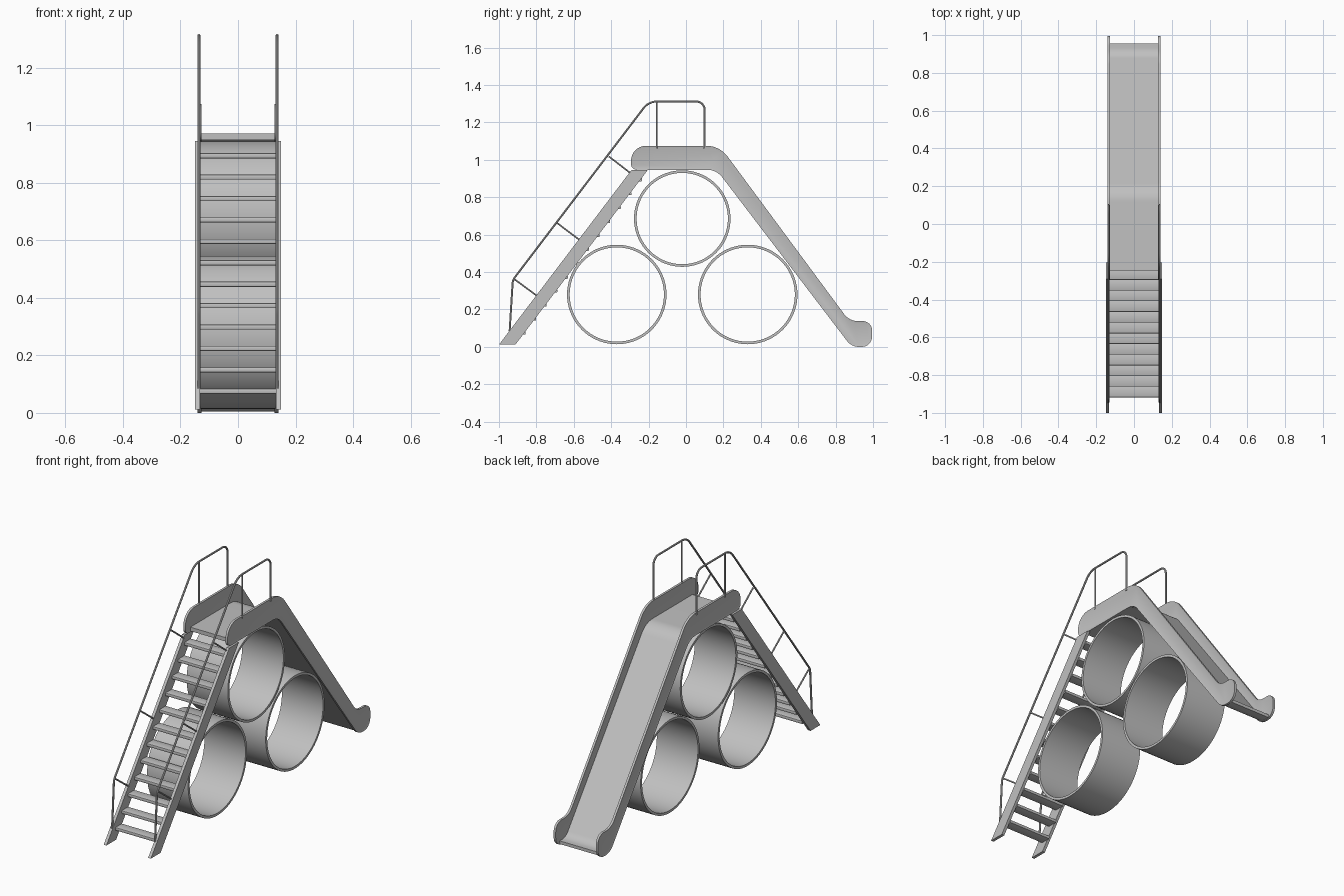
import bpy
import bmesh
import math
from mathutils import Vector

cube = bpy.data.objects.get("Cube")
if cube:
    bpy.data.objects.remove(cube)

grey = bpy.data.materials.new("light_grey")
grey.use_nodes = True
COLOUR = (0.53, 0.53, 0.53, 1)
grey.diffuse_color = COLOUR
grey.node_tree.nodes["Principled BSDF"].inputs["Base Color"].default_value = COLOUR


def finish(name, bm, mirror=False):
    """Turn a bmesh into a smooth-shaded grey object, optionally mirrored in x."""
    bmesh.ops.recalc_face_normals(bm, faces=bm.faces[:])
    mesh = bpy.data.meshes.new(name)
    bm.to_mesh(mesh)
    bm.free()
    mesh.materials.append(grey)
    obj = bpy.data.objects.new(name, mesh)
    bpy.context.collection.objects.link(obj)
    bpy.ops.object.select_all(action='DESELECT')
    obj.select_set(True)
    bpy.context.view_layer.objects.active = obj
    bpy.ops.object.shade_smooth_by_angle(angle=math.radians(35))
    if mirror:
        obj.modifiers.new("Mirror", 'MIRROR').use_mirror_merge = False
    return obj


def rounded(corners, closed=True, steps=8):
    """Replace each (y, z, radius) corner by a tangent arc."""
    out = []
    n = len(corners)
    for i, (y, z, r) in enumerate(corners):
        p = Vector((y, z))
        if r == 0 or (not closed and i in (0, n - 1)):
            out.append(p)
            continue
        a = (Vector(corners[i - 1][:2]) - p).normalized()
        b = (Vector(corners[(i + 1) % n][:2]) - p).normalized()
        half = a.angle(b) / 2
        centre = p + (a + b).normalized() * (r / math.sin(half))
        start = p + a * (r / math.tan(half)) - centre
        end = p + b * (r / math.tan(half)) - centre
        for k in range(steps + 1):
            d = start.lerp(end, k / steps)
            turn = start.angle_signed(end) * k / steps
            d = Vector((start.x * math.cos(turn) + start.y * math.sin(turn),
                        start.y * math.cos(turn) - start.x * math.sin(turn)))
            out.append(centre + d)
    return out


def prism(points, x0, x1):
    """Extrude a y-z outline along x; returns the bmesh and its two caps."""
    bm = bmesh.new()
    lo = [bm.verts.new((x0, p[0], p[1])) for p in points]
    hi = [bm.verts.new((x1, p[0], p[1])) for p in points]
    caps = [bm.faces.new(lo), bm.faces.new(hi[::-1])]
    for i in range(len(points)):
        bm.faces.new((lo[i - 1], lo[i], hi[i], hi[i - 1]))
    bmesh.ops.recalc_face_normals(bm, faces=bm.faces[:])
    return bm, caps


def tube(name, path, x, radius, sides=10):
    """Sweep a round bar along a y-z path, mirrored to both sides."""
    bm = bmesh.new()
    rings = []
    for i, p in enumerate(path):
        before = path[max(i - 1, 0)]
        after = path[min(i + 1, len(path) - 1)]
        t = (after - before).normalized()
        ring = []
        for k in range(sides):
            a = math.tau * k / sides
            ring.append(bm.verts.new((x + radius * math.cos(a),
                                      p.x - t.y * radius * math.sin(a),
                                      p.y + t.x * radius * math.sin(a))))
        rings.append(ring)
    for r0, r1 in zip(rings, rings[1:]):
        for k in range(sides):
            bm.faces.new((r0[k - 1], r0[k], r1[k], r1[k - 1]))
    bm.faces.new(rings[0])
    bm.faces.new(rings[-1])
    finish(name, bm, mirror=True)


# Slide side panels with a raised rim around a recessed face
panel = rounded([(-0.294, 0.947, 0.03), (-0.294, 1.075, 0.08), (0.18, 1.075, 0.14),
                 (0.873, 0.138, 0.09), (0.995, 0.138, 0.05), (0.995, 0, 0.055),
                 (0.885, 0, 0.08), (0.163, 0.947, 0.1)])
bm, caps = prism(panel, 0.127, 0.14)
bmesh.ops.inset_individual(bm, faces=caps, thickness=0.012, depth=-0.003,
                           use_even_offset=True)
finish("slide_side_panel", bm, mirror=True)

# Platform and chute floor in one curved strip
floor = rounded([(-0.245, 0.972, 0), (0.178, 0.972, 0.12), (0.9, 0.022, 0.07),
                 (0.955, 0.022, 0), (0.955, 0.004, 0), (0.888, 0.004, 0.08),
                 (0.166, 0.95, 0.1), (-0.245, 0.95, 0)])
finish("slide_floor", prism(floor, -0.131, 0.131)[0])

# Ladder stringers
stringer = [(-1, 0.012), (-0.912, 0.012), (-0.205, 0.945), (-0.292, 0.945)]
finish("ladder_stringer", prism(stringer, 0.132, 0.149)[0], mirror=True)

# Ladder treads
for i in range(12):
    y, z = -0.918 + 0.0566 * i, 0.075 + 0.0745 * i
    tread = rounded([(y, z - 0.009, 0.004), (y, z + 0.009, 0.004),
                     (y + 0.06, z + 0.009, 0.004), (y + 0.06, z - 0.009, 0.004)], steps=2)
    finish(f"ladder_tread_{i + 1}", prism(tread, -0.134, 0.134)[0])

# Crawl-through pipes
for name, y, z, radius in (("front_pipe", -0.37, 0.28, 0.266),
                           ("back_pipe", 0.33, 0.28, 0.266),
                           ("top_pipe", -0.02, 0.686, 0.258)):
    bm = bmesh.new()
    section = [bm.verts.new((x, y, z + r)) for x, r in
               ((-0.13, radius), (0.13, radius), (0.13, radius - 0.014), (-0.13, radius - 0.014))]
    edges = [bm.edges.new((section[i - 1], section[i])) for i in range(4)]
    bmesh.ops.spin(bm, geom=section + edges, cent=(0, y, z), axis=(1, 0, 0),
                   angle=math.tau, steps=72, use_merge=True)
    bmesh.ops.remove_doubles(bm, verts=bm.verts[:], dist=0.0001)
    finish(name, bm)

# Handrails with their posts and struts
RAIL_X = 0.136
rail = rounded([(-0.943, 0.085, 0), (-0.926, 0.358, 0.06), (-0.2, 1.312, 0.09),
                (0.1, 1.312, 0.045), (0.1, 1.06, 0)], closed=False)
tube("handrail", rail, RAIL_X, 0.0055)
for name, a, b in (("handrail_post", (-0.157, 1.312), (-0.157, 1.06)),
                   ("upper_strut", (-0.412, 1.018), (-0.285, 0.92)),
                   ("middle_strut", (-0.69, 0.663), (-0.56, 0.565)),
                   ("lower_strut", (-0.92, 0.364), (-0.79, 0.268))):
    tube(name, [Vector(a), Vector(b)], RAIL_X, 0.0045)
